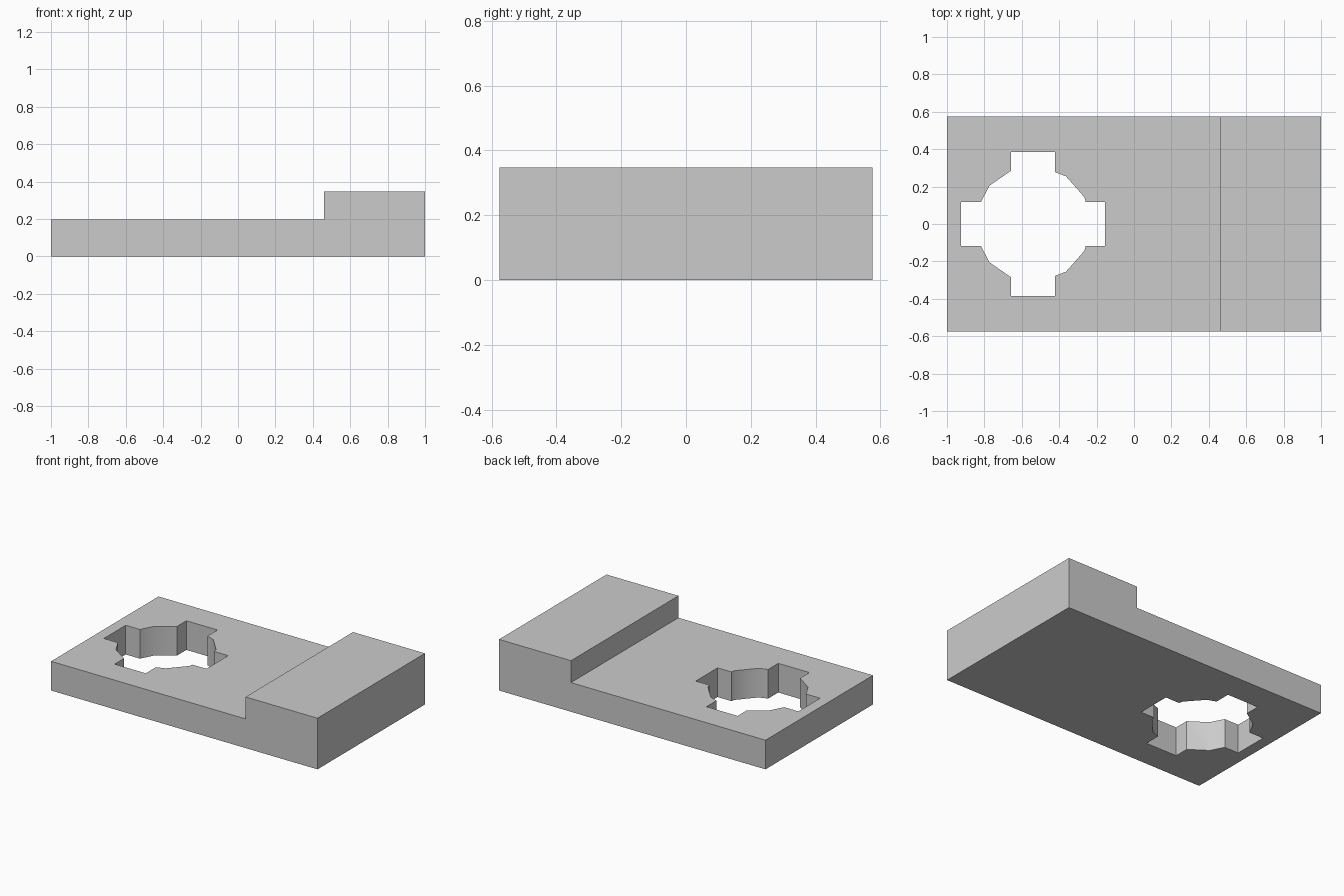
import bpy
import bmesh
import math

cube = bpy.data.objects.get("Cube")
if cube:
    bpy.data.objects.remove(cube, do_unlink=True)

HALF_DEPTH = 0.576
HOLE_X = -0.54

grey = bpy.data.materials.new("plain grey")
grey.use_nodes = True
grey.diffuse_color = (0.6, 0.6, 0.6, 1)
grey.node_tree.nodes["Principled BSDF"].inputs["Base Color"].default_value = (0.6, 0.6, 0.6, 1)


def prism(name, outline, offset):
    """Extrude a closed 3D outline along an offset vector."""
    bm = bmesh.new()
    face = bm.faces.new([bm.verts.new(p) for p in outline])
    extruded = bmesh.ops.extrude_face_region(bm, geom=[face])["geom"]
    verts = [v for v in extruded if isinstance(v, bmesh.types.BMVert)]
    bmesh.ops.translate(bm, verts=verts, vec=offset)
    bmesh.ops.recalc_face_normals(bm, faces=bm.faces)
    mesh = bpy.data.meshes.new(name)
    bm.to_mesh(mesh)
    bm.free()
    mesh.materials.append(grey)
    obj = bpy.data.objects.new(name, mesh)
    bpy.context.collection.objects.link(obj)
    return obj


def upright_cutter(name, points):
    return prism(name, [(HOLE_X + x, y, -0.1) for x, y in points], (0, 0, 0.6))


def rectangle(a, b):
    return [(-a, -b), (a, -b), (a, b), (-a, b)]


# Stepped block, drawn as a side profile and extruded through its depth
profile = [(-1, 0), (1, 0), (1, 0.347), (0.46, 0.347), (0.46, 0.198), (-1, 0.198)]
block = prism("stepped_block", [(x, -HALF_DEPTH, z) for x, z in profile],
              (0, 2 * HALF_DEPTH, 0))

# Through hole: thirteen-sided bore with two crossing slots
SIDES = 13
turns = [i * math.tau / SIDES for i in range(SIDES)]
cutters = [
    upright_cutter("bore_cutter", [(0.31 * math.cos(a), 0.31 * math.sin(a)) for a in turns]),
    upright_cutter("long_slot_cutter", rectangle(0.385, 0.117)),
    upright_cutter("cross_slot_cutter", rectangle(0.117, 0.385)),
]
bpy.ops.object.select_all(action="DESELECT")
block.select_set(True)
bpy.context.view_layer.objects.active = block
for cutter in cutters:
    cut = block.modifiers.new(cutter.name, "BOOLEAN")
    cut.operation = "DIFFERENCE"
    cut.solver = "EXACT"
    cut.object = cutter
    bpy.ops.object.modifier_apply(modifier=cut.name)
for cutter in cutters:
    bpy.data.objects.remove(cutter, do_unlink=True)

# Smooth bore wall, crisp edges elsewhere
bpy.ops.object.shade_smooth_by_angle(angle=math.radians(30))
